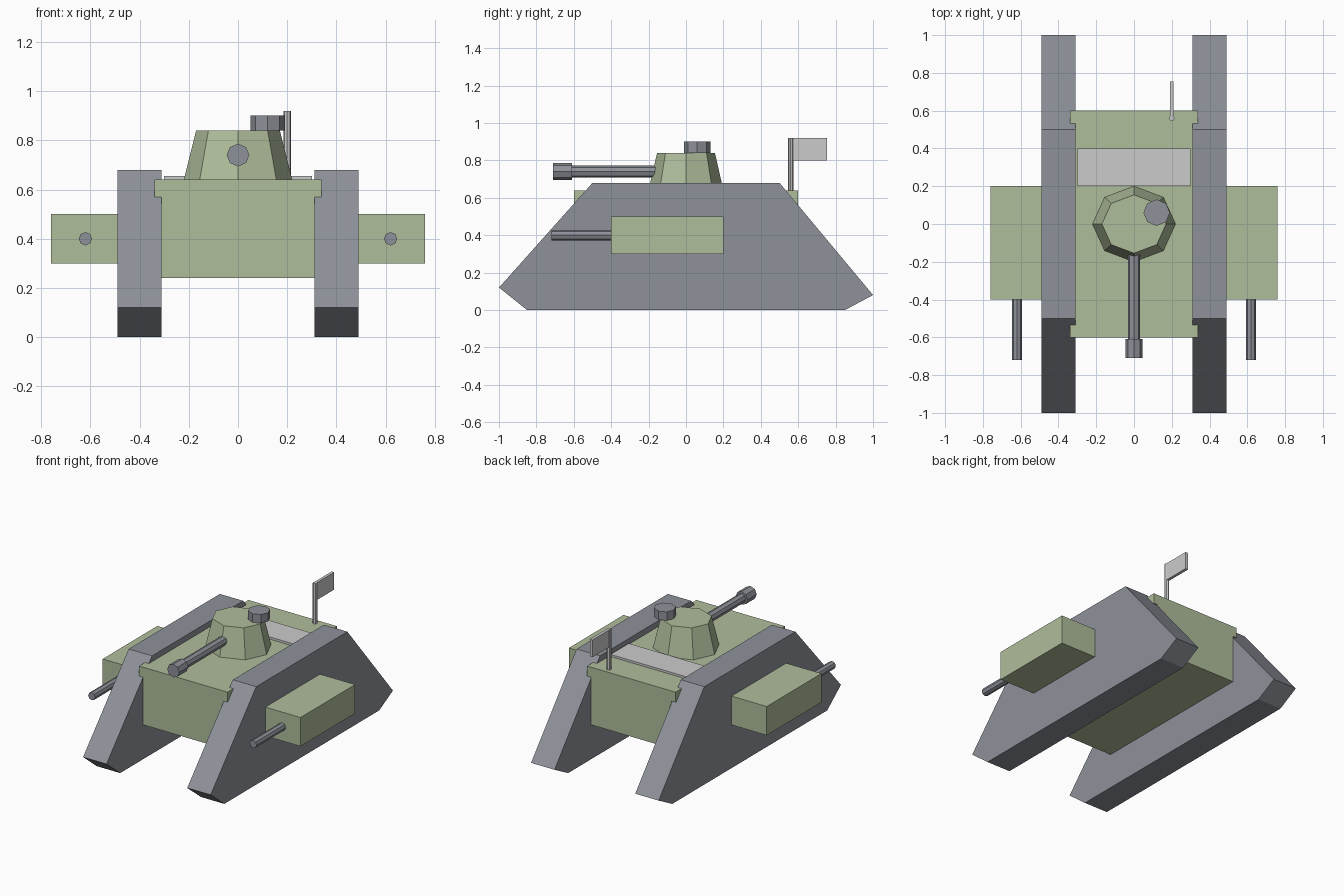
import bpy, bmesh
from math import radians
from mathutils import Matrix

if "Cube" in bpy.data.objects:
    bpy.data.objects.remove(bpy.data.objects["Cube"])


def material(name, rgb):
    m = bpy.data.materials.new(name)
    m.diffuse_color = (*rgb, 1)
    m.use_nodes = True
    m.node_tree.nodes["Principled BSDF"].inputs["Base Color"].default_value = m.diffuse_color
    return m


GREEN = material("green_paint", (0.43, 0.51, 0.33))
DARK = material("dark_metal", (0.27, 0.285, 0.32))


def finish(name, bm, mat=None, mirror=False):
    bmesh.ops.recalc_face_normals(bm, faces=bm.faces)
    mesh = bpy.data.meshes.new(name)
    bm.to_mesh(mesh)
    bm.free()
    obj = bpy.data.objects.new(name, mesh)
    bpy.context.collection.objects.link(obj)
    if mat:
        mesh.materials.append(mat)
    if mirror:
        obj.modifiers.new("Mirror", 'MIRROR')
    return obj


def extrude(name, profile, vec, mat=None, mirror=False):
    bm = bmesh.new()
    face = bm.faces.new([bm.verts.new(p) for p in profile])
    ext = bmesh.ops.extrude_face_region(bm, geom=[face], use_keep_orig=True)
    verts = [g for g in ext["geom"] if isinstance(g, bmesh.types.BMVert)]
    bmesh.ops.translate(bm, verts=verts, vec=vec)
    return finish(name, bm, mat, mirror)


def box(name, lo, hi, mat=None, mirror=False):
    profile = [(lo[0], lo[1], lo[2]), (hi[0], lo[1], lo[2]),
               (hi[0], hi[1], lo[2]), (lo[0], hi[1], lo[2])]
    return extrude(name, profile, (0, 0, hi[2] - lo[2]), mat, mirror)


def upright(name, x, y, z0, z1, r0, r1, mat=None, y_scale=1):
    bm = bmesh.new()
    m = Matrix.Translation((x, y, (z0 + z1) / 2)) @ Matrix.Diagonal((1, y_scale, 1, 1))
    bmesh.ops.create_cone(bm, cap_ends=True, segments=8, radius1=r0, radius2=r1,
                          depth=z1 - z0, matrix=m)
    return finish(name, bm, mat)


def barrel(name, x, z, y0, y1, r, mirror=False):
    bm = bmesh.new()
    m = Matrix.Translation((x, (y0 + y1) / 2, z)) @ Matrix.Rotation(radians(90), 4, 'X')
    bmesh.ops.create_cone(bm, cap_ends=True, segments=8, radius1=r, radius2=r,
                          depth=y1 - y0, matrix=m)
    return finish(name, bm, DARK, mirror)


# Tracks: side profile extruded across, mirrored
track = [(-1, 0.12), (-0.85, 0), (0.85, 0), (1, 0.08), (0.5, 0.68), (-0.5, 0.68)]
extrude("track", [(0.31, y, z) for y, z in track], (0.18, 0, 0), DARK, mirror=True)

# Hull: T-shaped cross-section with an upper flange
half = [(0.31, 0.24), (0.31, 0.57), (0.34, 0.57), (0.34, 0.64)]
section = half + [(-x, z) for x, z in reversed(half)]
extrude("hull", [(x, -0.6, z) for x, z in section], (0, 1.2, 0), GREEN)

# Rear deck plate
box("deck_plate", (-0.3, 0.2, 0.63), (0.3, 0.4, 0.655))

# Turret and hatch
upright("turret", 0, 0, 0.64, 0.84, 0.22, 0.17, GREEN, y_scale=0.91)
upright("hatch", 0.12, 0.06, 0.84, 0.90, 0.07, 0.07, DARK)

# Main gun
barrel("main_gun", 0, 0.74, -0.62, -0.12, 0.032)
barrel("muzzle", 0, 0.74, -0.71, -0.61, 0.046)

# Side sponsons with guns
box("sponson", (0.48, -0.4, 0.3), (0.76, 0.2, 0.5), GREEN, mirror=True)
barrel("side_gun", 0.62, 0.4, -0.72, -0.38, 0.027, mirror=True)

# Flag pole and flag
upright("flag_pole", 0.2, 0.56, 0.63, 0.92, 0.015, 0.015)
box("flag", (0.19, 0.56, 0.80), (0.21, 0.755, 0.92))
